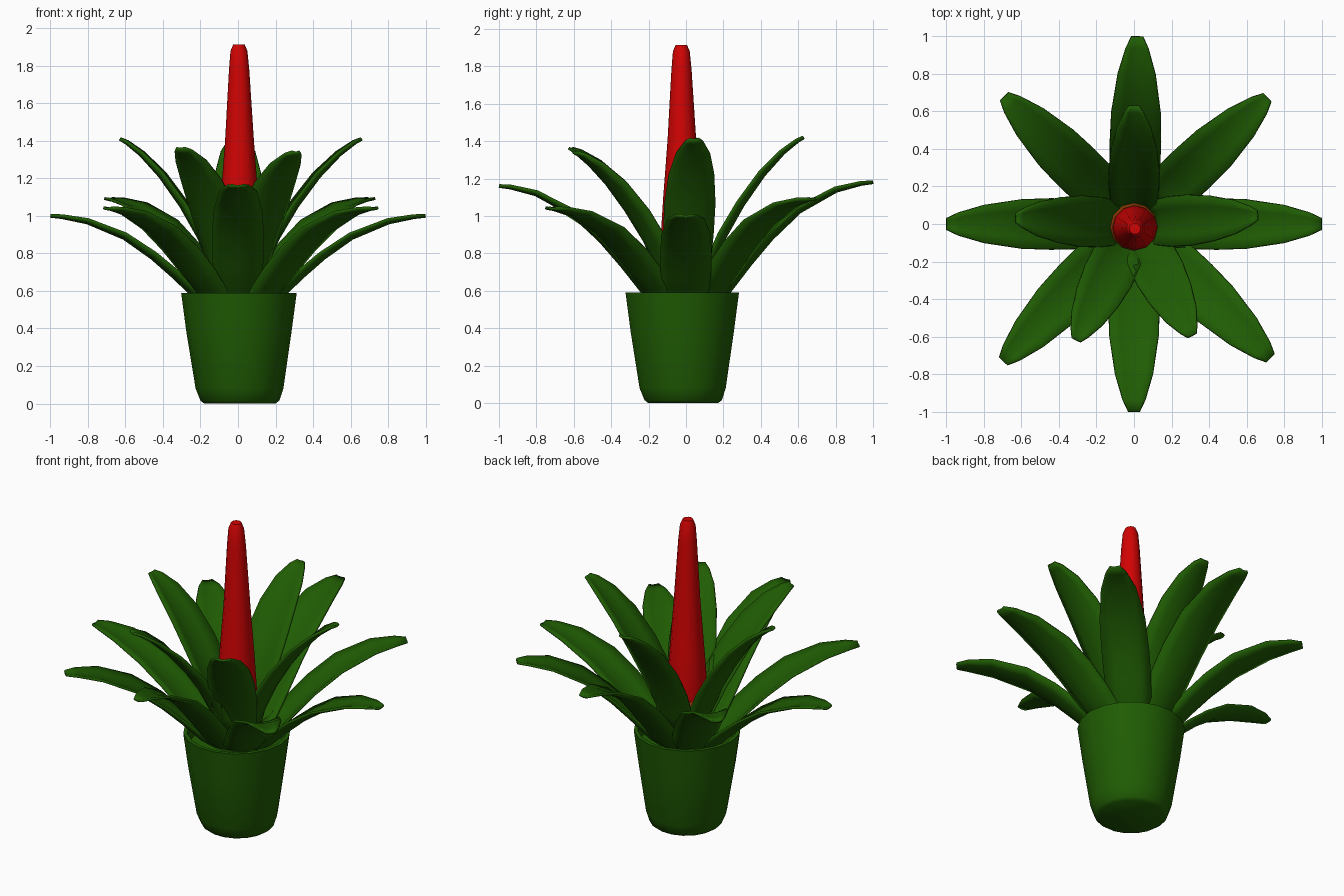
import bpy, math
from mathutils import Vector

if "Cube" in bpy.data.objects:
    bpy.data.objects.remove(bpy.data.objects["Cube"])


def material(name, rgb):
    m = bpy.data.materials.new(name)
    m.diffuse_color = (*rgb, 1)
    m.use_nodes = True
    m.node_tree.nodes["Principled BSDF"].inputs["Base Color"].default_value = m.diffuse_color
    return m


green = material("leaf green", (0.014, 0.107, 0.001))
red = material("flower red", (0.64, 0.001, 0.001))
rust = material("rust orange", (0.32, 0.05, 0.002))


def make(name, verts, faces, mat, angle=40):
    me = bpy.data.meshes.new(name)
    me.from_pydata(verts, [], faces)
    me.materials.append(mat)
    ob = bpy.data.objects.new(name, me)
    bpy.context.collection.objects.link(ob)
    bpy.ops.object.select_all(action='DESELECT')
    ob.select_set(True)
    bpy.context.view_layer.objects.active = ob
    bpy.ops.object.shade_smooth_by_angle(angle=math.radians(angle))
    return ob


def lathe(name, profile, n, mat, angle=40):
    """Profile rows are (radius, z, centre x, centre y); both ends are capped."""
    verts, faces = [], []
    for r, z, cx, cy in profile:
        for i in range(n):
            a = 2 * math.pi * i / n
            verts.append((cx + r * math.cos(a), cy + r * math.sin(a), z))
    for k in range(len(profile) - 1):
        for i in range(n):
            j = (i + 1) % n
            faces.append((k*n + i, k*n + j, (k+1)*n + j, (k+1)*n + i))
    faces.append(tuple(reversed(range(n))))
    faces.append(tuple(range((len(profile) - 1) * n, len(profile) * n)))
    return make(name, verts, faces, mat, angle)


# Hollow pot with soil level inside
lathe("pot", [(0.19, 0.0, 0.01, -0.015), (0.21, 0.015, 0.01, -0.015),
              (0.234, 0.08, 0.008, -0.018), (0.28, 0.38, 0.005, -0.02),
              (0.308, 0.59, 0.005, -0.02), (0.285, 0.59, 0.005, -0.02),
              (0.27, 0.51, 0.005, -0.02)], 18, green, 60)

# Red flower spike and the rust coloured collar at its foot
lathe("flower_spike", [(0.115, 0.8, 0.005, -0.02), (0.118, 0.84, 0.005, -0.02),
                       (0.1, 1.1, 0.008, -0.022), (0.077, 1.4, 0.008, -0.022),
                       (0.054, 1.78, 0.006, -0.024), (0.045, 1.88, 0.005, -0.025),
                       (0.03, 1.915, 0.005, -0.025)], 12, red)
lathe("spike_collar", [(0.128, 0.755, 0.0, -0.015), (0.118, 0.81, 0.003, -0.018)],
      12, rust)

# Leaf shapes: (reach fraction, height fraction, half width, cup depth)
OUTER = [(0, 0, 0.10, 0.045), (0.13, 0.15, 0.12, 0.045), (0.26, 0.37, 0.132, 0.04),
         (0.39, 0.57, 0.135, 0.035), (0.56, 0.78, 0.13, 0.028),
         (0.78, 0.94, 0.1, 0.02), (0.93, 0.99, 0.06, 0.012), (1, 1, 0.03, 0.006)]
INNER = [(0, 0, 0.10, 0.045), (0.12, 0.23, 0.12, 0.045), (0.24, 0.41, 0.132, 0.04),
         (0.41, 0.60, 0.135, 0.035), (0.61, 0.78, 0.12, 0.03),
         (0.80, 0.91, 0.09, 0.02), (0.94, 0.98, 0.05, 0.012), (1, 1, 0.025, 0.006)]


def leaf(name, azimuth, reach, tip_z, shape, r0, z0):
    a = math.radians(azimuth)
    out = Vector((math.cos(a), math.sin(a), 0))
    side = Vector((-math.sin(a), math.cos(a), 0))
    up = Vector((0, 0, 1))
    path = [out * (r0 + (reach - r0) * f) + up * (z0 + (tip_z - z0) * h)
            for f, h, w, c in shape]
    verts, faces = [], []
    across = (-1, -0.55, 0, 0.55, 1)
    m = len(across)
    for k, (f, h, w, c) in enumerate(shape):
        t = path[min(k + 1, len(path) - 1)] - path[max(k - 1, 0)]
        normal = t.cross(side).normalized()
        if normal.z < 0:
            normal = -normal
        for s in across:
            verts.append(path[k] + side * (w * s) + normal * (c * (s * s - 0.4)))
    for k in range(len(shape) - 1):
        for i in range(m - 1):
            faces.append((k*m + i, (k+1)*m + i, (k+1)*m + i + 1, k*m + i + 1))
    ob = make(name, verts, faces, green)
    mod = ob.modifiers.new("thickness", 'SOLIDIFY')
    mod.thickness = 0.014
    mod.offset = 0


# Outer ring: azimuth, reach, tip height
for i, (az, reach, z) in enumerate([
        (0, 1.0, 1.0), (43.5, 0.98, 1.09), (89, 1.0, 1.18), (135.5, 0.97, 1.09),
        (180, 1.0, 1.0), (226.4, 1.01, 1.04), (270, 1.0, 1.16), (315.5, 1.02, 1.04)]):
    leaf(f"outer_leaf_{i + 1}", az, reach, z, OUTER, 0.1, 0.5)

# Inner ring, more upright
for i, (az, reach, z) in enumerate([
        (4, 0.66, 1.41), (90, 0.63, 1.42), (177, 0.63, 1.41),
        (243.5, 0.69, 1.36), (297.5, 0.67, 1.34)]):
    leaf(f"inner_leaf_{i + 1}", az, reach, z, INNER, 0.06, 0.53)
